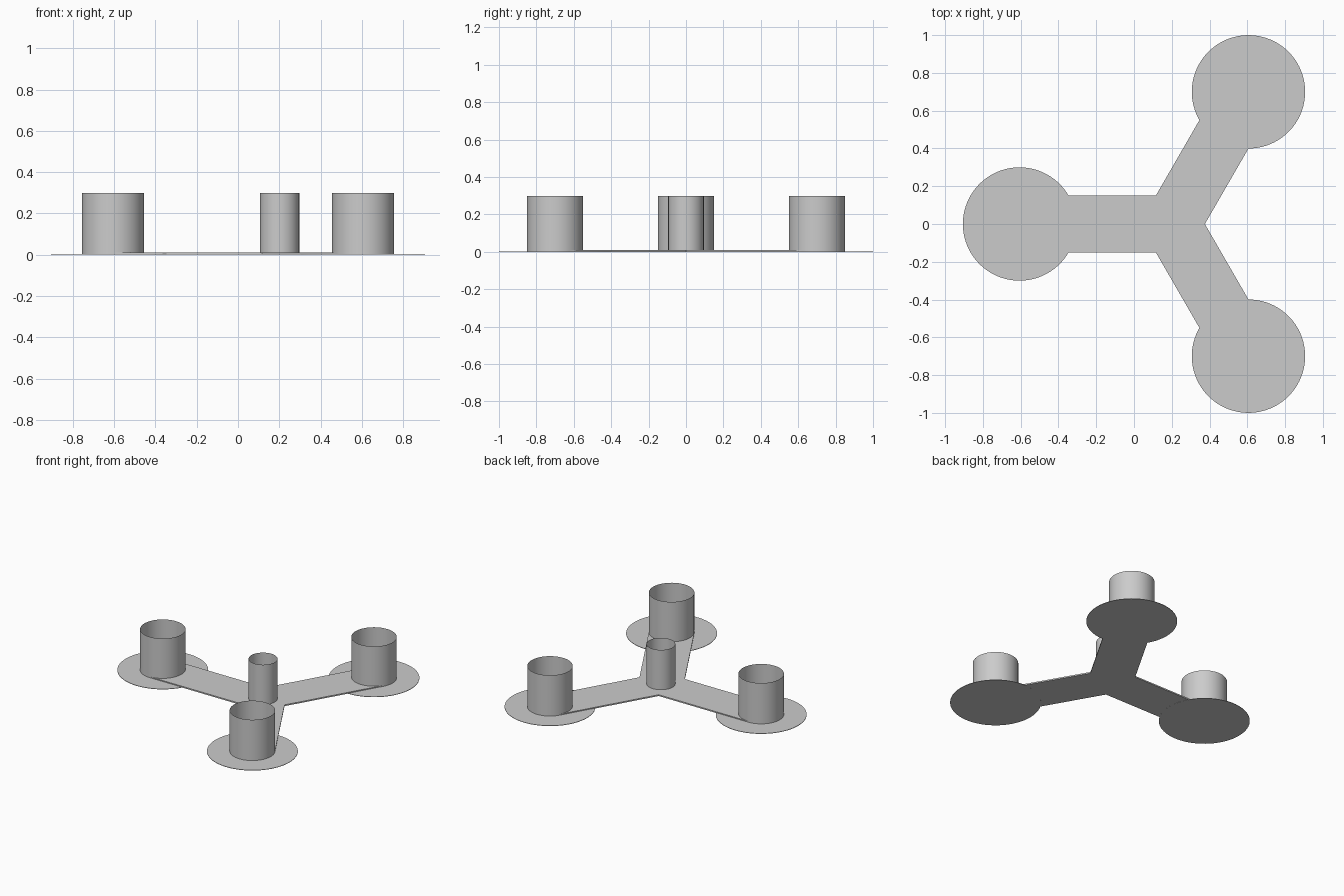
import bpy, bmesh, math
from mathutils import Vector

cube = bpy.data.objects.get("Cube")
if cube:
    bpy.data.objects.remove(cube, do_unlink=True)

HUB = Vector((0.202, 0, 0))
REACH = 0.808          # hub to pad centre
HALF = 0.15            # half arm width, also cup radius
HEIGHT = 0.3
ARM_TOP = 0.01
ANGLES = [math.radians(a) for a in (60, 180, 300)]

grey = bpy.data.materials.new("light grey")
grey.use_nodes = True
grey.diffuse_color = (0.6, 0.6, 0.6, 1)
grey.node_tree.nodes["Principled BSDF"].inputs["Base Color"].default_value = (0.6, 0.6, 0.6, 1)


def finish(name, bm, smooth=False):
    mesh = bpy.data.meshes.new(name)
    bm.to_mesh(mesh)
    bm.free()
    mesh.materials.append(grey)
    obj = bpy.data.objects.new(name, mesh)
    bpy.context.collection.objects.link(obj)
    if smooth:
        for p in mesh.polygons:
            p.use_smooth = abs(p.normal.z) < 0.5
    return obj


def polar(r, a):
    return Vector((r * math.cos(a), r * math.sin(a), 0))


def plate(name, outline, z0, z1):
    """Thin slab from a flat outline."""
    bm = bmesh.new()
    face = bm.faces.new([bm.verts.new((p.x, p.y, z0)) for p in outline])
    out = bmesh.ops.extrude_face_region(bm, geom=[face])
    verts = [g for g in out["geom"] if isinstance(g, bmesh.types.BMVert)]
    bmesh.ops.translate(bm, verts=verts, vec=(0, 0, z1 - z0))
    bmesh.ops.recalc_face_normals(bm, faces=bm.faces)
    return finish(name, bm)


def tube(name, centre, radius, z0):
    """Open thin-walled cup wall."""
    bm = bmesh.new()
    bmesh.ops.create_cone(bm, segments=64, radius1=radius, radius2=radius,
                          depth=HEIGHT - z0, cap_ends=False)
    bmesh.ops.translate(bm, verts=bm.verts,
                        vec=centre + Vector((0, 0, (HEIGHT + z0) / 2)))
    return finish(name, bm, smooth=True)


# Three-armed spider, each arm end hollowed to fit round its cup
outline = []
for a in ANGLES:
    outline.append(HUB + polar(HALF / math.sin(math.radians(60)), a - math.radians(60)))
    pad = HUB + polar(REACH, a)
    for i in range(33):
        outline.append(pad + polar(HALF, a - math.pi / 2 - math.pi * i / 32))
plate("arms", outline, 0.0005, ARM_TOP)

# Round pads and cups at the arm ends
for name, a in zip(("back", "right", "front"), ANGLES):
    pad = HUB + polar(REACH, a)
    ring = [pad + polar(0.3, math.tau * i / 96) for i in range(96)]
    plate(name + "_pad", ring, 0.0, 0.003)
    tube(name + "_cup", pad, HALF, 0.002)

# Central post
tube("centre_post", HUB, 0.095, 0.005)
